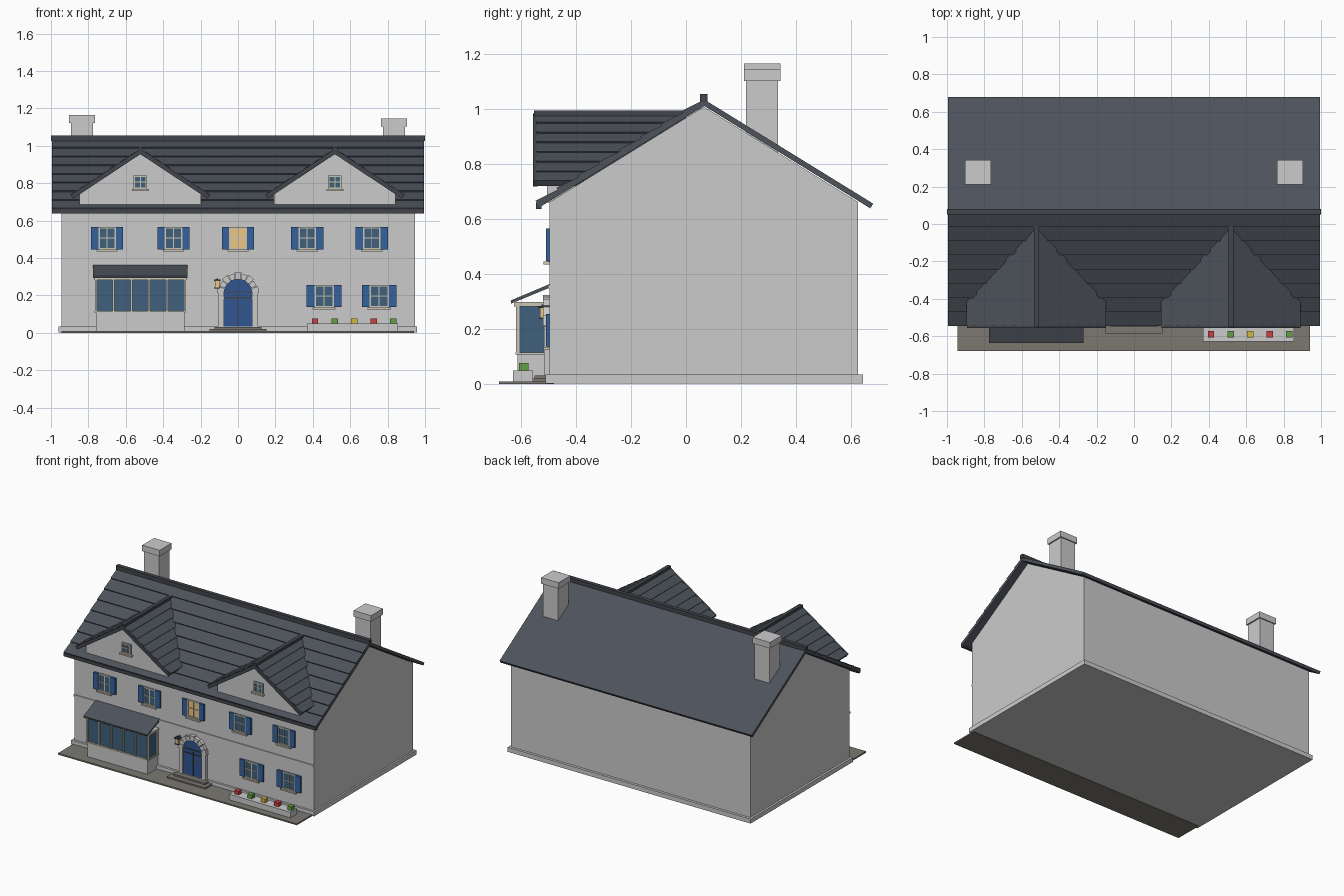
import bpy, bmesh, math
from mathutils import Vector

if "Cube" in bpy.data.objects:
    bpy.data.objects.remove(bpy.data.objects["Cube"])


def mat(name, r, g, b):
    m = bpy.data.materials.new(name)
    m.diffuse_color = (r, g, b, 1)
    m.use_nodes = True
    m.node_tree.nodes["Principled BSDF"].inputs["Base Color"].default_value = m.diffuse_color
    return m


SLATE = mat("slate", 0.075, 0.085, 0.105)
TRIM = mat("dark_trim", 0.055, 0.06, 0.07)
BLUE = mat("blue_paint", 0.035, 0.12, 0.33)
DOOR = mat("door_blue", 0.03, 0.09, 0.28)
GLASS = mat("glass", 0.05, 0.12, 0.2)
LIT = mat("warm_light", 0.85, 0.58, 0.22)
CREAM = mat("cream_frame", 0.6, 0.57, 0.47)
PAVE = mat("paving", 0.2, 0.19, 0.165)
RED = mat("red_flower", 0.6, 0.05, 0.05)
GREEN = mat("green_leaf", 0.12, 0.35, 0.06)
YELLOW = mat("yellow_flower", 0.65, 0.48, 0.05)


def prism(name, pts, lo, hi, axis="y", material=None):
    """Extrude a profile: (x, z) points along y, or (y, z) points along x."""
    bm = bmesh.new()
    place = (lambda p, d: (p[0], d, p[1])) if axis == "y" else (lambda p, d: (d, p[0], p[1]))
    a = [bm.verts.new(place(p, lo)) for p in pts]
    b = [bm.verts.new(place(p, hi)) for p in pts]
    bm.faces.new(a)
    bm.faces.new(b[::-1])
    n = len(pts)
    for i in range(n):
        bm.faces.new((a[i], b[i], b[(i + 1) % n], a[(i + 1) % n]))
    bmesh.ops.recalc_face_normals(bm, faces=bm.faces)
    me = bpy.data.meshes.new(name)
    bm.to_mesh(me)
    bm.free()
    if material:
        me.materials.append(material)
    ob = bpy.data.objects.new(name, me)
    bpy.context.collection.objects.link(ob)
    return ob


def box(name, x0, x1, y0, y1, z0, z1, material=None):
    return prism(name, [(x0, z0), (x1, z0), (x1, z1), (x0, z1)], y0, y1, "y", material)


def slope(ridge, eave, thick, courses=1, step=0.0):
    """Roof slab profile, with overlapping tile courses on the upper side."""
    r, e = Vector(ridge), Vector(eave)
    d = (e - r).normalized()
    n = Vector((-d.y, d.x))
    if n.y < 0:
        n = -n
    pts = []
    for i in range(courses):
        pts.append(r.lerp(e, i / courses))
        pts.append(r.lerp(e, (i + 1) / courses) + n * step)
    return pts + [e - n * thick, r - Vector((0, thick / abs(n.y)))]


# House body, plinth, string course and paving
prism("walls", [(-0.495, 0.01), (-0.495, 0.662), (0.065, 1.008), (0.625, 0.662), (0.625, 0.01)],
      -0.945, 0.945, "x")
box("plinth", -0.96, 0.957, -0.51, 0.643, 0.003, 0.035)
box("string_course", -0.945, 0.945, -0.502, -0.49, 0.348, 0.36)
box("paving", -0.945, 0.94, -0.68, -0.48, 0, 0.01, PAVE)

# Main roof
prism("front_roof", slope((0.065, 1.033), (-0.542, 0.66), 0.02, 8, 0.008), -0.995, 0.995, "x", SLATE)
prism("back_roof", slope((0.065, 1.035), (0.68, 0.656), 0.02), -0.995, 0.995, "x", SLATE)
box("ridge_cap", -1, 1, 0.051, 0.079, 1.025, 1.055, TRIM)
box("front_gutter", -0.995, 0.995, -0.545, -0.525, 0.637, 0.66, TRIM)

# Chimneys
for x0, x1, top in ((-0.893, -0.775, 1.165), (0.775, 0.893, 1.145)):
    box("chimney_shaft", x0, x1, 0.218, 0.335, 0.82, top - 0.04)
    box("chimney_cap", x0 - 0.01, x1 + 0.01, 0.21, 0.343, top - 0.043, top)


def window(cx, z0, z1, w, y, glass=GLASS, shutter=0.0):
    """Glazed window with frame, cross bars, sill and optional shutters."""
    h, t, b = w / 2, 0.008, 0.005
    box("window_glass", cx - h, cx + h, y - 0.005, y + 0.005, z0, z1, glass)
    for x in (cx - h, cx + h - t, cx - b / 2):
        box("window_upright", x, x + (b if x == cx - b / 2 else t), y - 0.01, y, z0, z1, CREAM)
    for z, k in ((z0, t), (z1 - t, t), ((z0 + z1) / 2, b)):
        box("window_bar", cx - h, cx + h, y - 0.01, y, z, z + k, CREAM)
    box("window_sill", cx - h - 0.01, cx + h + 0.01, y - 0.023, y, z0 - 0.01, z0, CREAM)
    if shutter:
        for s in (-1, 1):
            x0, x1 = sorted((cx + s * h, cx + s * (h + shutter)))
            box("shutter", x0, x1, y - 0.014, y, z0 + 0.002, z1, BLUE)


# Windows of both storeys
for cx in (-0.70, -0.345, 0, 0.37, 0.715):
    window(cx, 0.445, 0.565, 0.094, -0.495, LIT if cx == 0 else GLASS, 0.039)
for cx in (0.46, 0.755):
    window(cx, 0.135, 0.255, 0.104, -0.495, GLASS, 0.041)

# Dormers
for cx in (-0.522, 0.518):
    prism("dormer_walls", [(cx + x, z) for x, z in
          ((-0.325, 0.66), (0.325, 0.66), (0.325, 0.742), (0, 0.962), (-0.325, 0.742))], -0.505, 0.0)
    window(cx, 0.768, 0.84, 0.072, -0.505)
    for s in (-1, 1):
        prism("dormer_roof", slope((cx, 0.982), (cx + s * 0.37, 0.735), 0.018, 7, 0.006),
              -0.545, 0.0, "y", SLATE)
        prism("dormer_bargeboard", slope((cx, 0.984), (cx + s * 0.372, 0.738), 0.024),
              -0.555, -0.54, "y", TRIM)
    box("dormer_ridge_cap", cx - 0.013, cx + 0.013, -0.552, -0.005, 0.974, 0.994, TRIM)

# Bay window
bx0, bx1 = -0.765, -0.28
box("bay_base", bx0 + 0.005, bx1 - 0.005, -0.613, -0.49, 0.01, 0.115)
box("bay_glass", bx0 + 0.005, bx1 - 0.005, -0.606, -0.49, 0.115, 0.285, GLASS)
box("bay_sill", bx0 - 0.003, bx1 + 0.003, -0.62, -0.49, 0.108, 0.116, CREAM)
box("bay_head", bx0 - 0.005, bx1 + 0.005, -0.625, -0.49, 0.283, 0.298, CREAM)
for i in range(6):
    x = bx0 + (bx1 - bx0 - 0.01) * i / 5
    box("bay_mullion", x, x + 0.01, -0.618, -0.604, 0.112, 0.29, CREAM)
for x in (bx0, bx1 - 0.01):
    box("bay_corner_post", x, x + 0.01, -0.515, -0.49, 0.112, 0.29, CREAM)
prism("bay_roof", [(-0.635, 0.293), (-0.49, 0.353), (-0.49, 0.366), (-0.637, 0.304)],
      -0.775, -0.27, "x", SLATE)

# Arched door with stone surround
R, cz = 0.075, 0.212
arch = [(R * math.cos(a), cz + R * math.sin(a)) for a in (math.pi * i / 14 for i in range(15))]
prism("door", [(R, 0.03)] + arch + [(-R, 0.03)], -0.506, -0.49, "y", DOOR)
box("door_seam", -0.003, 0.003, -0.51, -0.5, 0.035, 0.205, TRIM)
for z in (0.185, 0.215):
    box("door_rail", -R, R, -0.511, -0.5, z, z + 0.006, TRIM)
box("door_handle", 0.015, 0.027, -0.518, -0.5, 0.142, 0.148, CREAM)
for s in (-1, 1):
    x0, x1 = sorted((s * R, s * 0.106))
    box("door_pilaster", x0, x1, -0.516, -0.49, 0.03, cz)
for i in range(9):
    a0, a1 = (math.pi * (i + k) / 9 for k in (0.04, 0.96))
    ro = 0.113 if i % 2 == 0 else 0.107
    prism("arch_stone", [(r * math.cos(a), cz + r * math.sin(a))
          for r, a in ((R, a0), (ro, a0), (ro, a1), (R, a1))], -0.52, -0.49)
box("lower_step", -0.152, 0.152, -0.585, -0.49, 0.005, 0.02, PAVE)
box("upper_step", -0.125, 0.125, -0.55, -0.49, 0.02, 0.032, PAVE)

# Lantern
box("lantern_bracket", -0.114, -0.106, -0.525, -0.49, 0.282, 0.29, TRIM)
box("lantern_light", -0.123, -0.1, -0.531, -0.509, 0.243, 0.277, LIT)
box("lantern_cap", -0.129, -0.094, -0.537, -0.503, 0.277, 0.285, TRIM)
box("lantern_foot", -0.127, -0.096, -0.534, -0.506, 0.237, 0.243, TRIM)

# Planter with flowers
box("planter", 0.37, 0.855, -0.628, -0.555, 0.008, 0.05)
for i, m in enumerate((RED, GREEN, YELLOW, RED, GREEN)):
    x = 0.412 + 0.1045 * i
    box("flower", x - 0.017, x + 0.017, -0.606, -0.572, 0.045, 0.077, m)
